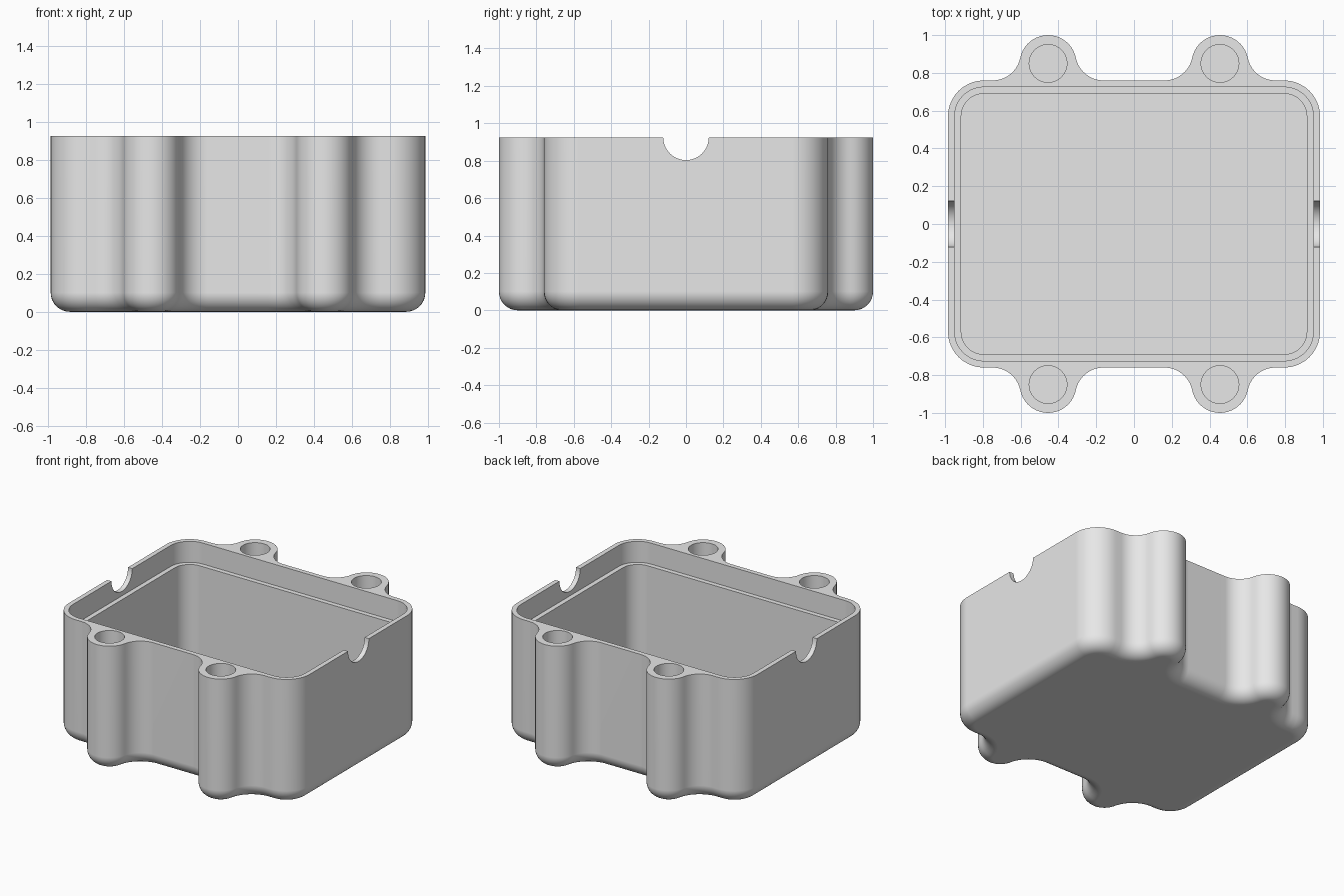
import bpy, bmesh
from math import sin, cos, pi, radians, atan2, hypot

if "Cube" in bpy.data.objects:
    bpy.data.objects.remove(bpy.data.objects["Cube"])

HALF_X, HALF_Y, CORNER = 0.985, 0.76, 0.19
TOP, FLOOR, LEDGE = 0.925, 0.08, 0.77
LUG_X, LUG_Y, LUG_R, FILLET = 0.455, 0.85, 0.15, 0.15
HOLE_R, HOLE_FLOOR = 0.1, 0.3
NOTCH_R, EDGE_R = 0.122, 0.1

grey = bpy.data.materials.new("plain grey")
grey.use_nodes = True
grey.diffuse_color = (0.8, 0.8, 0.8, 1)
grey.node_tree.nodes["Principled BSDF"].inputs["Base Color"].default_value = (0.8, 0.8, 0.8, 1)


def arc(cx, cy, r, a, b, n=10):
    return [(cx + r * cos(a + (b - a) * i / n), cy + r * sin(a + (b - a) * i / n))
            for i in range(n + 1)]


def all_quadrants(q):
    """Mirror a first-quadrant path into a closed counter-clockwise outline."""
    half = q + [(-x, y) for x, y in reversed(q)]
    return half + [(-x, -y) for x, y in half]


def body_outline(inset):
    """Rounded rectangle with two filleted screw lugs on each long side."""
    rise = HALF_Y + FILLET - LUG_Y
    reach = ((FILLET + LUG_R) ** 2 - rise ** 2) ** 0.5
    t = atan2(rise, reach)
    fy, fr, lr = HALF_Y + FILLET, FILLET + inset, LUG_R - inset
    q = arc(HALF_X - CORNER, HALF_Y - CORNER, CORNER - inset, 0, pi / 2)
    q += arc(LUG_X + reach, fy, fr, 1.5 * pi, pi + t)
    q += arc(LUG_X, LUG_Y, lr, t, pi - t, 20)[1:-1]
    q += arc(LUG_X - reach, fy, fr, -t, -pi / 2)
    return all_quadrants(q)


def box_outline(inset):
    return all_quadrants(arc(HALF_X - CORNER, HALF_Y - CORNER, CORNER - inset, 0, pi / 2))


def loft(name, rings):
    """Solid through a stack of (outline, z) rings, capped at both ends."""
    bm = bmesh.new()
    loops = [[bm.verts.new((x, y, z)) for x, y in pts] for pts, z in rings]
    n = len(loops[0])
    for a, b in zip(loops, loops[1:]):
        for i in range(n):
            j = (i + 1) % n
            bm.faces.new((a[i], a[j], b[j], b[i]))
    bm.faces.new(loops[0][::-1])
    bm.faces.new(loops[-1])
    bmesh.ops.recalc_face_normals(bm, faces=bm.faces)
    mesh = bpy.data.meshes.new(name)
    bm.to_mesh(mesh)
    bm.free()
    mesh.materials.append(grey)
    obj = bpy.data.objects.new(name, mesh)
    bpy.context.collection.objects.link(obj)
    return obj


# Outer body with a rounded bottom edge
rings = []
for i in range(9):
    a = i / 8 * pi / 2
    rings.append((body_outline(EDGE_R * (1 - sin(a))), EDGE_R * (1 - cos(a))))
rings.append((body_outline(0), TOP))
body = loft("enclosure_body", rings)
bpy.context.view_layer.objects.active = body
body.select_set(True)


def cut(cutter):
    cutter.hide_render = True
    mod = body.modifiers.new("cut", "BOOLEAN")
    mod.operation, mod.solver, mod.object = "DIFFERENCE", "EXACT", cutter
    bpy.ops.object.modifier_apply(modifier=mod.name)
    bpy.data.objects.remove(cutter)


# Main cavity and the wider lid recess above its ledge
for name, inset, z in (("cavity", 0.07, FLOOR), ("lid_recess", 0.035, LEDGE)):
    cut(loft(name, [(box_outline(inset), z), (box_outline(inset), TOP + 0.2)]))

# Blind screw holes in the lugs
for sx in (-1, 1):
    for sy in (-1, 1):
        ring = arc(sx * LUG_X, sy * LUG_Y, HOLE_R, 0, 2 * pi, 40)[:-1]
        cut(loft("screw_hole", [(ring, HOLE_FLOOR), (ring, TOP + 0.2)]))

# Half-round cable notches through both end walls
notch = loft("cable_notch", [(arc(0, 0, NOTCH_R, 0, 2 * pi, 40)[:-1], z) for z in (-1.2, 1.2)])
notch.rotation_euler.y = pi / 2
notch.location.z = TOP
bpy.context.view_layer.update()
cut(notch)

# Smooth curved walls, crisp rims and flat faces
bpy.ops.object.shade_smooth_by_angle(angle=radians(30))
weighted = body.modifiers.new("flat_faces", "WEIGHTED_NORMAL")
weighted.keep_sharp = True
